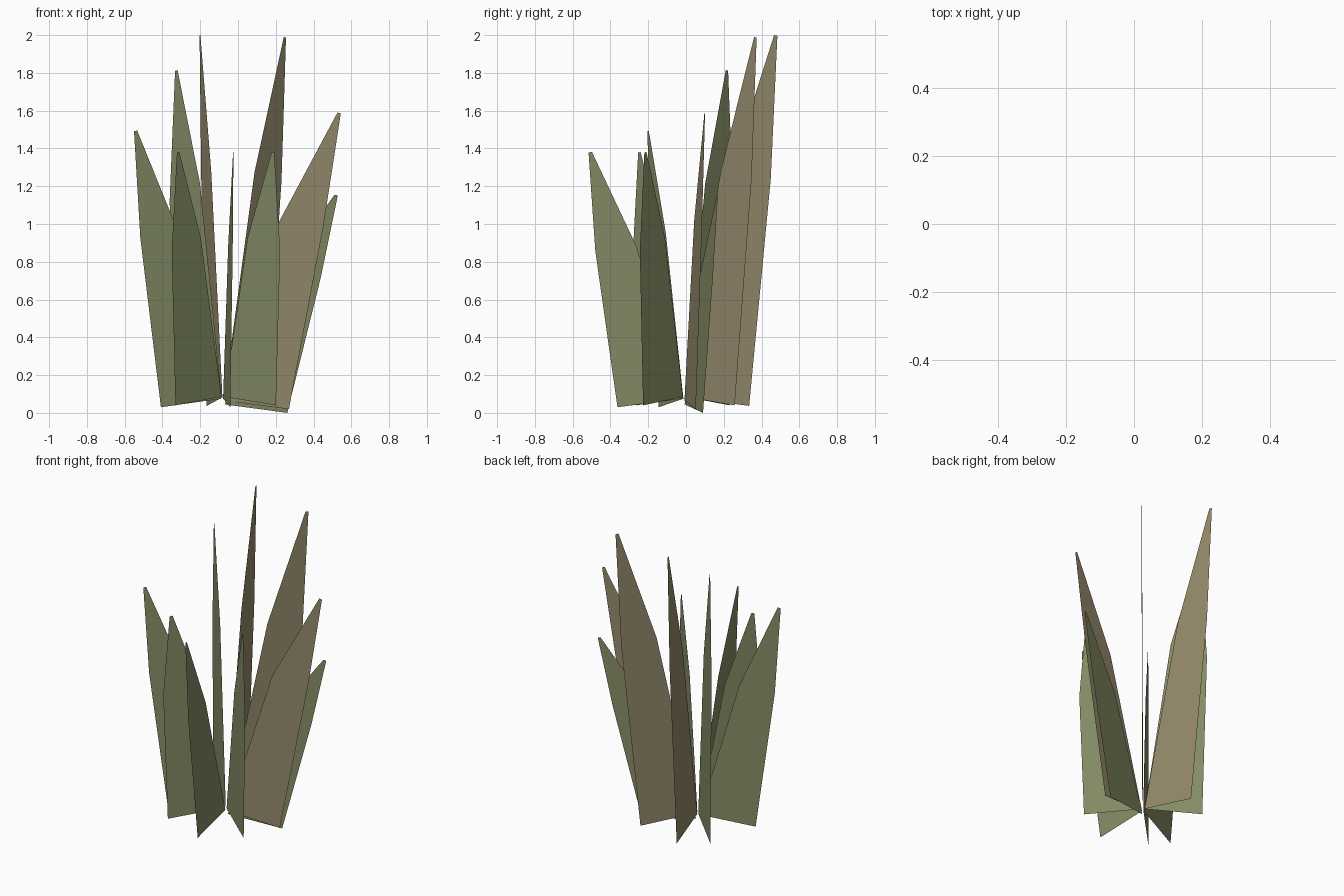
import bpy
import math

if "Cube" in bpy.data.objects:
    bpy.data.objects.remove(bpy.data.objects["Cube"])

CENTRE = (-0.08, -0.01)


def material(name, rgb):
    m = bpy.data.materials.new(name)
    m.diffuse_color = (*rgb, 1)
    m.use_nodes = True
    m.node_tree.nodes["Principled BSDF"].inputs["Base Color"].default_value = m.diffuse_color
    return m


green = material("green_leaf", (0.23, 0.26, 0.13))
brown = material("dry_leaf", (0.30, 0.255, 0.15))

# Blade outlines by lean: radius of outer base, outer bend, tip, inner bend
UPRIGHT = (0.355, 0.383, 0.335, 0.165)
LEANING = (0.355, 0.473, 0.50, 0.255)
SPREAD = (0.355, 0.54, 0.625, 0.305)


def blade(name, dx, dy, base_z, tip_z, shape, mat):
    """Flat vertical leaf in a plane radiating from the clump centre."""
    a = math.atan2(dy, dx)
    base, bend, tip, inner = shape
    outline = [(0.01, base_z + 0.045), (base, base_z),
               (inner, tip_z * (0.67 if shape is UPRIGHT else 0.64)),
               (bend, tip_z * 0.62),
               (tip - 0.009, tip_z), (tip + 0.009, tip_z - 0.004)]
    verts = [(CENTRE[0] + r * math.cos(a), CENTRE[1] + r * math.sin(a), z)
             for r, z in outline]
    mesh = bpy.data.meshes.new(name)
    mesh.from_pydata(verts, [], [(0, 1, 3, 2), (2, 3, 5, 4)])
    mesh.materials.append(mat)
    obj = bpy.data.objects.new(name, mesh)
    bpy.context.collection.objects.link(obj)


# Ring of leaves, going round the clump
blade("leaf_left", -0.46, -0.19, 0.03, 1.495, LEANING, green)
blade("leaf_back_left", -0.25, 0.23, 0.04, 1.815, UPRIGHT, green)
blade("leaf_back", -0.125, 0.50, 0.037, 2.0, LEANING, brown)
blade("leaf_back_right", 0.335, 0.385, 0.04, 1.99, LEANING, brown)
blade("leaf_right_low", 0.60, 0.176, 0.0, 1.155, SPREAD, green)
blade("leaf_right_tall", 0.62, 0.11, 0.02, 1.59, SPREAD, brown)
blade("leaf_front_right", 0.265, -0.205, 0.04, 1.382, UPRIGHT, green)
blade("leaf_front", 0.053, -0.48, 0.03, 1.382, LEANING, green)
blade("leaf_front_left", -0.235, -0.235, 0.04, 1.382, UPRIGHT, green)
